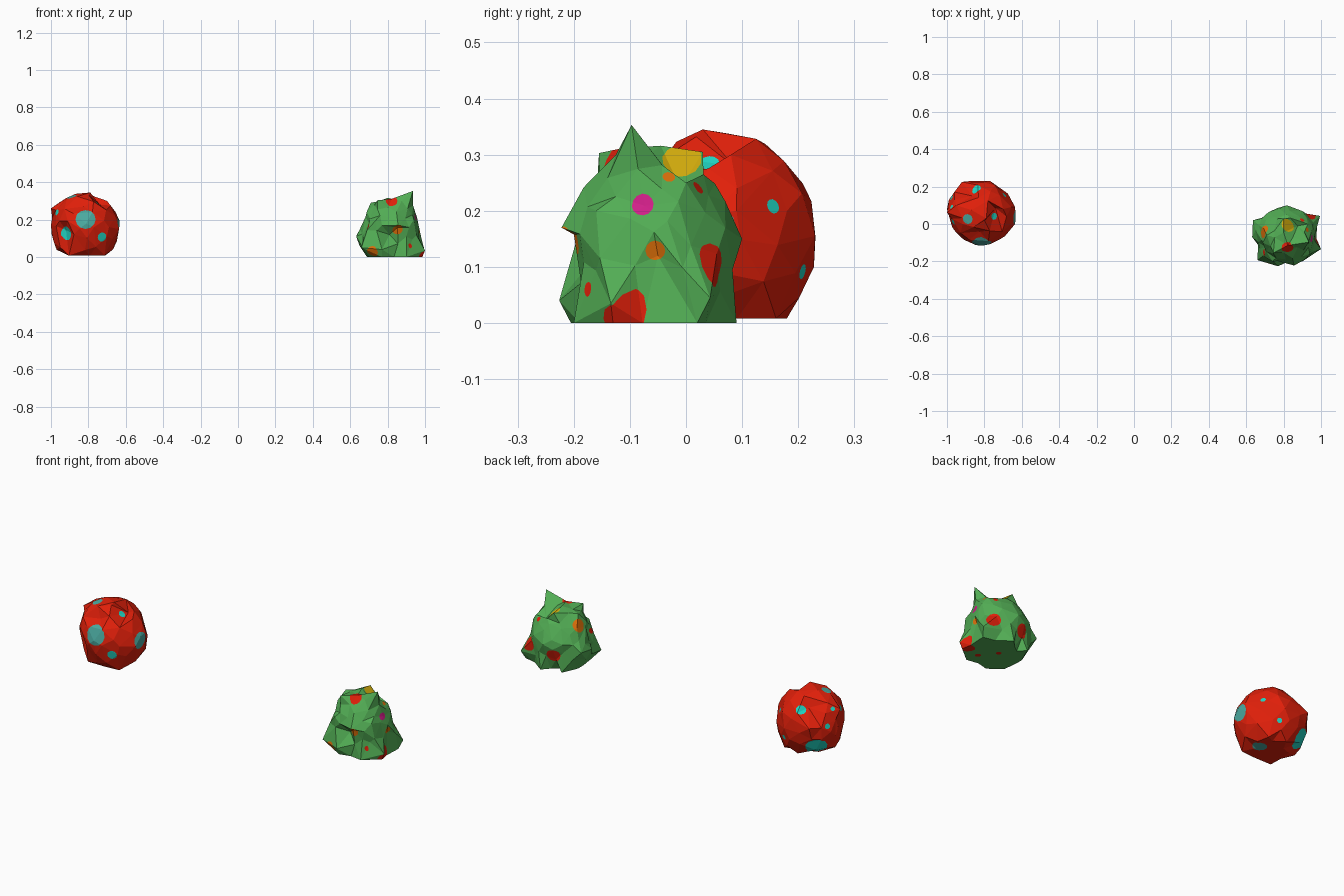
import bpy, bmesh, math, random
from mathutils import Vector

if "Cube" in bpy.data.objects:
    bpy.data.objects.remove(bpy.data.objects["Cube"])


def material(name, rgb):
    m = bpy.data.materials.new(name)
    m.diffuse_color = (*rgb, 1)
    m.use_nodes = True
    m.node_tree.nodes["Principled BSDF"].inputs["Base Color"].default_value = m.diffuse_color
    return m


RED, GREEN, TEAL, MUTED, ORANGE, YELLOW, PINK = range(7)
palette = [
    material("red", (0.75, 0.014, 0.003)),
    material("green", (0.085, 0.42, 0.09)),
    material("turquoise", (0.015, 0.66, 0.54)),
    material("muted teal", (0.07, 0.40, 0.35)),
    material("orange", (0.72, 0.16, 0.003)),
    material("yellow", (0.70, 0.44, 0.004)),
    material("magenta", (0.64, 0.014, 0.25)),
]


def paint_spot(bm, centre, direction, radius, colour, sides=12):
    """Cut a round outline into the faces around a direction and colour it."""
    d = direction.normalized()
    u = d.orthogonal().normalized()
    w = d.cross(u)

    def near():
        out = []
        for f in bm.faces:
            p = f.calc_center_median() - centre
            if p.dot(d) > 0 and (p - d * p.dot(d)).length < radius + 0.08:
                out.append(f)
        return out

    rim = [u * math.cos(a) + w * math.sin(a)
           for a in (2 * math.pi * i / sides for i in range(sides))]
    for n in rim:
        faces = near()
        geom = faces + list({e for f in faces for e in f.edges}) \
            + list({v for f in faces for v in f.verts})
        bmesh.ops.bisect_plane(bm, geom=geom, dist=1e-5,
                               plane_co=centre + n * radius, plane_no=n)
    for f in near():
        p = f.calc_center_median() - centre
        if all(p.dot(n) < radius for n in rim):
            f.material_index = colour


def faceted_ball(bm, count, jitter, rnd):
    """Unit ball with irregular triangles: hull of evenly scattered points."""
    for i in range(count):
        z = 1 - 2 * (i + 0.5) / count
        a = i * math.pi * (3 - math.sqrt(5))
        r = math.sqrt(1 - z * z)
        p = Vector((r * math.cos(a), r * math.sin(a), z))
        p += Vector([rnd.uniform(-jitter, jitter) for _ in range(3)])
        bm.verts.new(p.normalized())
    bmesh.ops.convex_hull(bm, input=bm.verts[:])


def rock(name, centre, size, count, noise, flare, drop, floor, base, pulls,
         spread, spots, seed):
    rnd = random.Random(seed)
    c = Vector(centre)
    bm = bmesh.new()
    faceted_ball(bm, count, 0.1, rnd)
    # rough ball, widened and stretched down through the floor
    for v in bm.verts:
        k = 1 + rnd.uniform(-noise, noise)
        low = min(v.co.z, 0) ** 2
        v.co = c + Vector((v.co.x * size[0] * k * (1 + flare * low),
                           v.co.y * size[1] * k * (1 + flare * low),
                           v.co.z * size[2] * k * (drop if low else 1)))
    # pull single corners out to peaks or in to dents
    used = set()
    for p in pulls:
        p = Vector(p)
        d = (p - c).normalized()
        v = max((v for v in bm.verts if v not in used),
                key=lambda v: (v.co - c).normalized().dot(d))
        used.add(v)
        move = p - v.co
        v.co = p
        for e in v.link_edges:
            o = e.other_vert(v)
            if o not in used:
                o.co += move * spread
    # flat underside
    for v in bm.verts:
        if v.co.z < floor + 0.025:
            v.co.z = floor
    bmesh.ops.recalc_face_normals(bm, faces=bm.faces[:])
    for f in bm.faces:
        f.material_index = base
    for x, y, z, r, colour in spots:
        paint_spot(bm, c, Vector((x, y, z)) - c, r, colour)
    me = bpy.data.meshes.new(name)
    bm.to_mesh(me)
    bm.free()
    for m in palette:
        me.materials.append(m)
    bpy.context.collection.objects.link(bpy.data.objects.new(name, me))


# Round red rock: outline corners first, then dents
red_pulls = [
    (-.79, .03, .345), (-.70, .08, .30), (-.636, .09, .20), (-.636, 0, .15),
    (-1, .08, .17), (-1, .06, .26), (-.95, .10, .295), (-.92, .225, .19),
    (-.80, .228, .10), (-.71, .18, .20), (-.77, -.108, .16), (-.877, -.09, .12),
    (-.69, -.065, .16), (-.96, .17, .12),
    (-.825, -.04, .27), (-.865, .15, .265), (-.74, .085, .28), (-.92, -.02, .145),
]
red_spots = [
    (-.815, -.09, .20, .052, MUTED), (-.64, .045, .165, .044, MUTED),
    (-.92, .16, .07, .055, TEAL), (-.888, .027, .32, .026, MUTED),
    (-.725, -.08, .105, .024, TEAL), (-.75, .06, .01, .035, MUTED),
    (-.93, -.05, .12, .036, TEAL), (-.96, .015, .235, .016, TEAL),
    (-.845, .20, .27, .024, TEAL), (-.733, .037, .31, .018, TEAL),
    (-.965, .09, .26, .011, TEAL), (-.965, .135, .185, .014, TEAL),
    (-.68, .165, .212, .013, TEAL), (-.755, .205, .093, .013, TEAL),
]
rock("red_rock", (-.818, .06, .17), (.182, .174, .175), 84, .02, .2, 1.15, .008,
     RED, red_pulls, .1, red_spots, 4)

# Spiky green rock: peaks, then feet on the floor, then hollows
green_pulls = [
    (.935, -.097, .353), (.745, -.155, .303), (.80, .03, .305), (.80, -.045, .316),
    (.875, -.125, .30), (.71, -.06, .29), (.636, .02, .12), (.632, -.07, .11),
    (.66, -.193, .05), (.77, -.226, .04), (.856, -.222, .17), (.94, -.16, .20),
    (1.0, -.134, .035), (.995, .043, .045), (.898, .07, .17), (.818, .10, .15),
    (.72, .064, .16), (.74, -.20, .20), (.96, -.05, .12),
    (.985, -.13, 0), (.98, .02, 0), (.90, -.20, 0), (.77, -.205, 0),
    (.70, -.15, 0), (.69, -.03, 0), (.73, .06, 0), (.84, .09, 0),
    (.93, .0, .25), (.875, -.01, .24), (.70, -.12, .18), (.81, -.16, .12),
]
green_spots = [
    (.82, -.122, .288, .031, RED), (.70, -.15, .163, .015, RED),
    (.853, -.19, .147, .025, ORANGE), (.925, -.18, .056, .010, RED),
    (.725, -.19, .035, .03, ORANGE), (.975, -.11, .012, .036, RED),
    (.93, -.075, .202, .019, PINK), (.96, -.055, .13, .017, ORANGE),
    (.93, .043, .105, .034, RED), (.77, .08, .085, .036, RED),
    (.822, -.008, .29, .033, YELLOW), (.70, -.043, .23, .034, ORANGE),
    (.893, .016, .235, .012, RED), (.904, -.037, .238, .011, ORANGE),
    (.82, -.05, 0, .013, RED), (.885, -.13, 0, .013, RED),
]
rock("green_rock", (.815, -.062, .15), (.155, .14, .15), 110, .05, .2, 1.1, 0,
     GREEN, green_pulls, .2, green_spots, 7)
